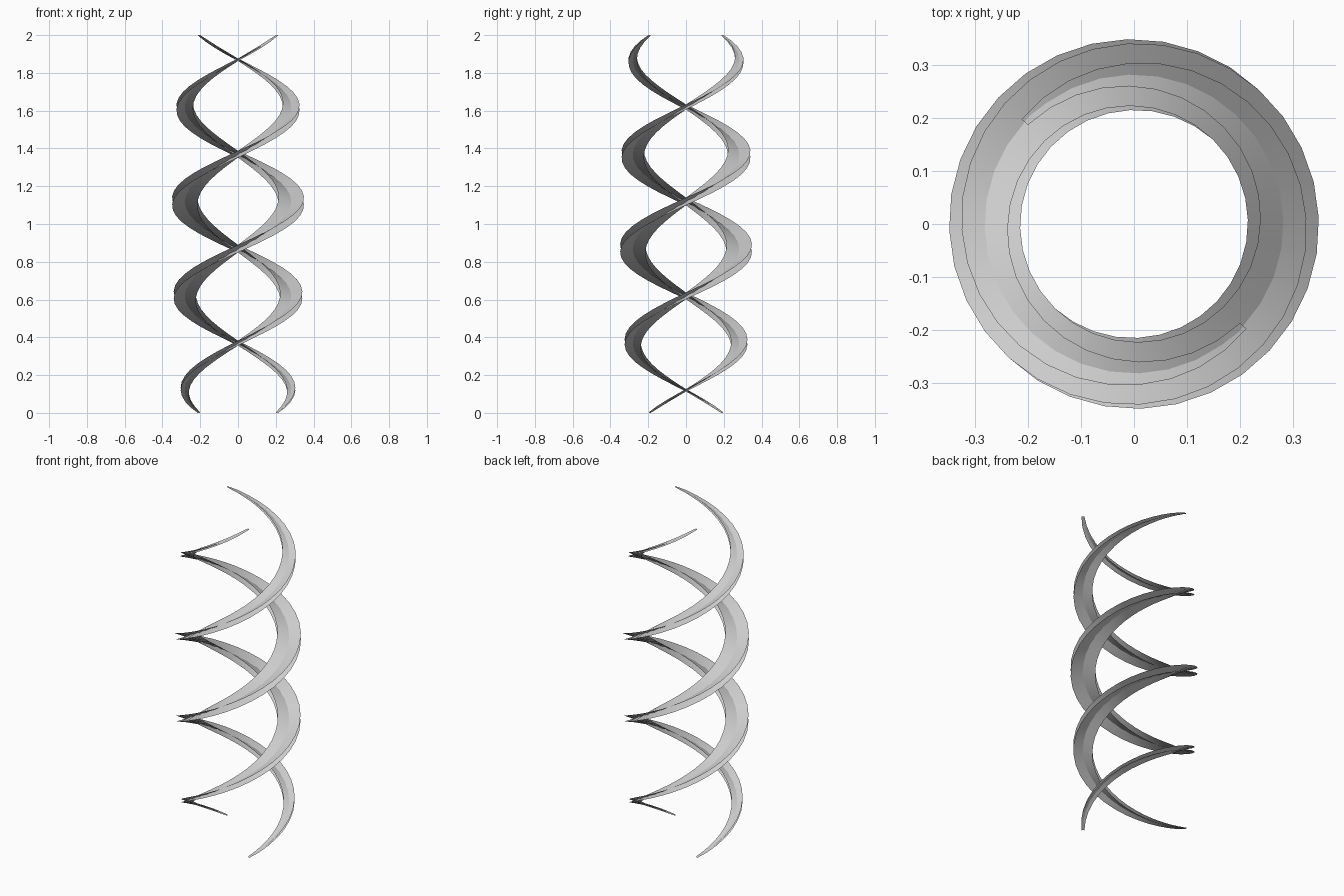
import bpy, bmesh, math

if "Cube" in bpy.data.objects:
    bpy.data.objects.remove(bpy.data.objects["Cube"])

R = 0.282          # centre radius of each strand
HEIGHT = 2.0
TURNS = 2
STEPS = 64
START = math.radians(-43)


def ribbon(name, phase, tilt):
    """Tapered helical ribbon; tilt sets which edge sits higher."""
    bm = bmesh.new()
    rows = []
    for i in range(STEPS + 1):
        t = i / STEPS
        a = START + phase + t * TURNS * 2 * math.pi
        w = 0.008 + 0.060 * math.sin(math.pi * t) ** 0.9
        row = []
        for side in (-1, 1):
            r = R + side * w
            z = t * HEIGHT + side * tilt * w
            z = min(max(z, 0), HEIGHT)
            row.append(bm.verts.new((r * math.cos(a), r * math.sin(a), z)))
        rows.append(row)
    for (a0, a1), (b0, b1) in zip(rows, rows[1:]):
        bm.faces.new((a0, a1, b1, b0))
    for f in bm.faces:
        f.smooth = True
    me = bpy.data.meshes.new(name)
    bm.to_mesh(me)
    bm.free()
    bpy.context.collection.objects.link(bpy.data.objects.new(name, me))


# Two strands half a turn apart, each an X-section of crossed ribbons
for n, phase in enumerate((0, math.pi), 1):
    ribbon(f"strand_{n}_rising_ribbon", phase, 0.3)
    ribbon(f"strand_{n}_falling_ribbon", phase, -0.3)
